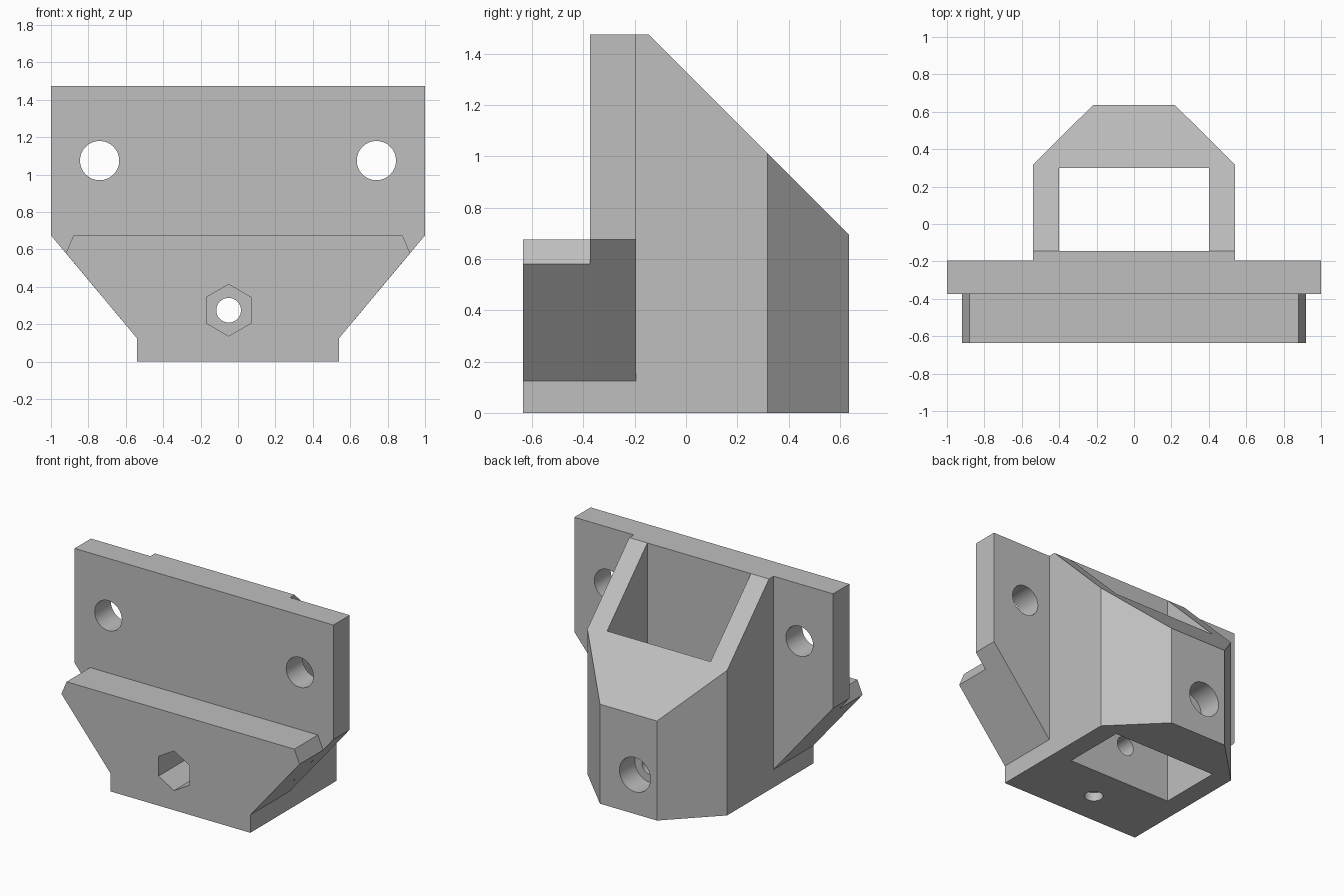
import bpy
import bmesh
import math
from mathutils import Matrix

if "Cube" in bpy.data.objects:
    bpy.data.objects.remove(bpy.data.objects["Cube"], do_unlink=True)

# Single plastic colour
grey = bpy.data.materials.new("light grey")
grey.use_nodes = True
colour = (0.52, 0.52, 0.52, 1)
grey.diffuse_color = colour
grey.node_tree.nodes["Principled BSDF"].inputs["Base Color"].default_value = colour

# Frames mapping a local profile (u, v) and extrusion w to the model
ALONG_Y = Matrix(((1, 0, 0), (0, 0, 1), (0, 1, 0))).to_4x4()
ALONG_X = Matrix(((0, 0, 1), (1, 0, 0), (0, 1, 0))).to_4x4()
ALONG_Z = Matrix.Identity(4)


def prism(name, outline, start, end, frame):
    """Extrude a closed outline from start to end along the frame's axis."""
    bm = bmesh.new()
    face = bm.faces.new([bm.verts.new((u, v, start)) for u, v in outline])
    made = bmesh.ops.extrude_face_region(bm, geom=[face])["geom"]
    moved = [g for g in made if isinstance(g, bmesh.types.BMVert)]
    bmesh.ops.translate(bm, verts=moved, vec=(0, 0, end - start))
    bmesh.ops.transform(bm, matrix=frame, verts=bm.verts)
    bmesh.ops.recalc_face_normals(bm, faces=bm.faces)
    mesh = bpy.data.meshes.new(name)
    bm.to_mesh(mesh)
    bm.free()
    mesh.materials.append(grey)
    obj = bpy.data.objects.new(name, mesh)
    bpy.context.collection.objects.link(obj)
    return obj


def mirrored(half):
    """Complete a right-hand outline by mirroring it across u = 0."""
    return half + [(-u, v) for u, v in reversed(half)]


def ring(u, v, radius, sides=32):
    """Regular polygon with one corner pointing up."""
    return [(u + radius * math.sin(math.tau * i / sides),
             v + radius * math.cos(math.tau * i / sides)) for i in range(sides)]


def combine(target, other, operation):
    """Apply a boolean and discard the second solid."""
    mod = target.modifiers.new(other.name, "BOOLEAN")
    mod.operation = operation
    mod.solver = "EXACT"
    mod.object = other
    bpy.context.view_layer.objects.active = target
    bpy.ops.object.modifier_apply(modifier=mod.name)
    bpy.data.objects.remove(other, do_unlink=True)


TOP, FRONT, BACK = 1.475, -0.635, 0.635

# Mounting plate with tapered lower corners
bracket = prism("mounting_bracket",
                mirrored([(0.54, 0), (0.54, 0.125), (1, 0.675), (1, TOP)]),
                -0.375, -0.195, ALONG_Y)

# Thick front rail with clipped ends
rail = prism("front_rail",
             mirrored([(0.54, 0), (0.54, 0.125), (0.92, 0.58), (0.88, 0.675)]),
             FRONT, -0.375, ALONG_Y)
combine(bracket, rail, "UNION")

# Rear socket, chamfered in plan and sloped on top
socket = prism("rear_socket",
               mirrored([(0.54, -0.195), (0.54, 0.317), (0.22, BACK)]),
               0, TOP, ALONG_Z)
slope = prism("slope_cutter", [(-0.145, TOP), (0.855, TOP - 1), (0.855, TOP + 1),
                               (-0.145, TOP + 1)], -1, 1, ALONG_X)
combine(socket, slope, "DIFFERENCE")
combine(bracket, socket, "UNION")

# Square well through the socket
well = prism("well_cutter", mirrored([(0.4, -0.145), (0.4, 0.3)]), -1, 2, ALONG_Z)
combine(bracket, well, "DIFFERENCE")

# Screw holes in the plate
for side in (-1, 1):
    hole = prism("plate_hole_cutter", ring(side * 0.74, 1.075, 0.105), -1, 0, ALONG_Y)
    combine(bracket, hole, "DIFFERENCE")

# Clamping bolt: nut pocket, through hole and counterbore
BOLT = (-0.05, 0.275)
for name, radius, sides, start, end in (
        ("nut_pocket_cutter", 0.138, 6, -1, FRONT + 0.3),
        ("bolt_hole_cutter", 0.066, 32, -1, 1),
        ("counterbore_cutter", 0.12, 32, BACK - 0.17, 1)):
    cutter = prism(name, ring(*BOLT, radius, sides), start, end, ALONG_Y)
    combine(bracket, cutter, "DIFFERENCE")

# Shallow blind hole underneath
blind = prism("blind_hole_cutter", ring(0, -0.4, 0.06), -1, 0.06, ALONG_Z)
combine(bracket, blind, "DIFFERENCE")

# Smooth bores, crisp edges
bpy.ops.object.select_all(action="DESELECT")
bracket.select_set(True)
bpy.context.view_layer.objects.active = bracket
bpy.ops.object.shade_smooth_by_angle(angle=math.radians(25))
